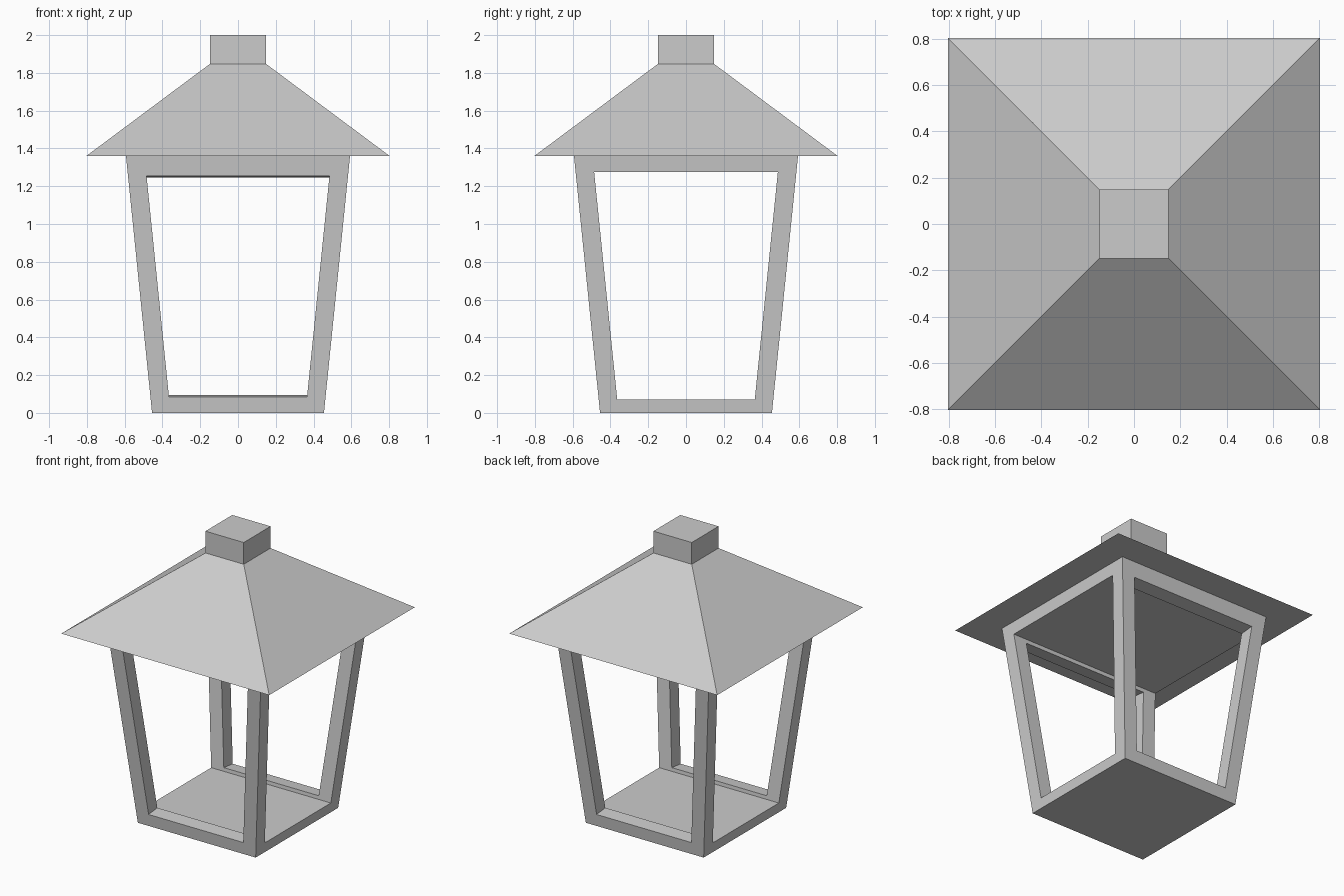
import bpy, bmesh

if "Cube" in bpy.data.objects:
    bpy.data.objects.remove(bpy.data.objects["Cube"])


def loft(name, a, b, cap_a=True, cap_b=True):
    """Solid spanned between two four-point sections."""
    bm = bmesh.new()
    va = [bm.verts.new(p) for p in a]
    vb = [bm.verts.new(p) for p in b]
    for i in range(4):
        j = (i + 1) % 4
        bm.faces.new((va[i], va[j], vb[j], vb[i]))
    if cap_a:
        bm.faces.new(va[::-1])
    if cap_b:
        bm.faces.new(vb)
    bmesh.ops.recalc_face_normals(bm, faces=bm.faces)
    mesh = bpy.data.meshes.new(name)
    bm.to_mesh(mesh)
    bm.free()
    obj = bpy.data.objects.new(name, mesh)
    bpy.context.collection.objects.link(obj)
    return obj


def square(half, z):
    return [(-half, -half, z), (half, -half, z), (half, half, z), (-half, half, z)]


def half_width(z):
    """Window half width, widening with height."""
    return 0.364 + 0.1015 * (z - 0.07)


def window(z0, z1):
    """Trapezoid window outline as (across, height) pairs."""
    w0, w1 = half_width(z0), half_width(z1)
    return [(-w0, z0), (w0, z0), (w1, z1), (-w1, z1)]


def cut(target, cutter):
    cutter.hide_render = True
    cutter.hide_viewport = True
    mod = target.modifiers.new(cutter.name, 'BOOLEAN')
    mod.operation = 'DIFFERENCE'
    mod.solver = 'EXACT'
    mod.object = cutter


# Tapered lantern frame
frame = loft("lantern_frame", square(0.455, 0), square(0.593, 1.36))

# Side windows: one straight cut hollowing the whole interior
side = window(0.07, 1.275)
cut(frame, loft("side_window_cutter",
                [(-0.9, u, z) for u, z in side],
                [(0.9, u, z) for u, z in side]))

# Front and back windows: slightly smaller, sills sloping inwards
outer, inner = window(0.051, 1.277), window(0.131, 1.197)
for name, s in (("front", -1), ("back", 1)):
    cut(frame, loft(name + "_window_cutter",
                    [(u, s * 0.8, z) for u, z in outer],
                    [(u, 0, z) for u, z in inner]))

# Overhanging roof and chimney cap
loft("roof", square(0.803, 1.36), square(0.148, 1.848), cap_b=False)
loft("chimney_cap", square(0.148, 1.848), square(0.148, 2.0), cap_a=False)
